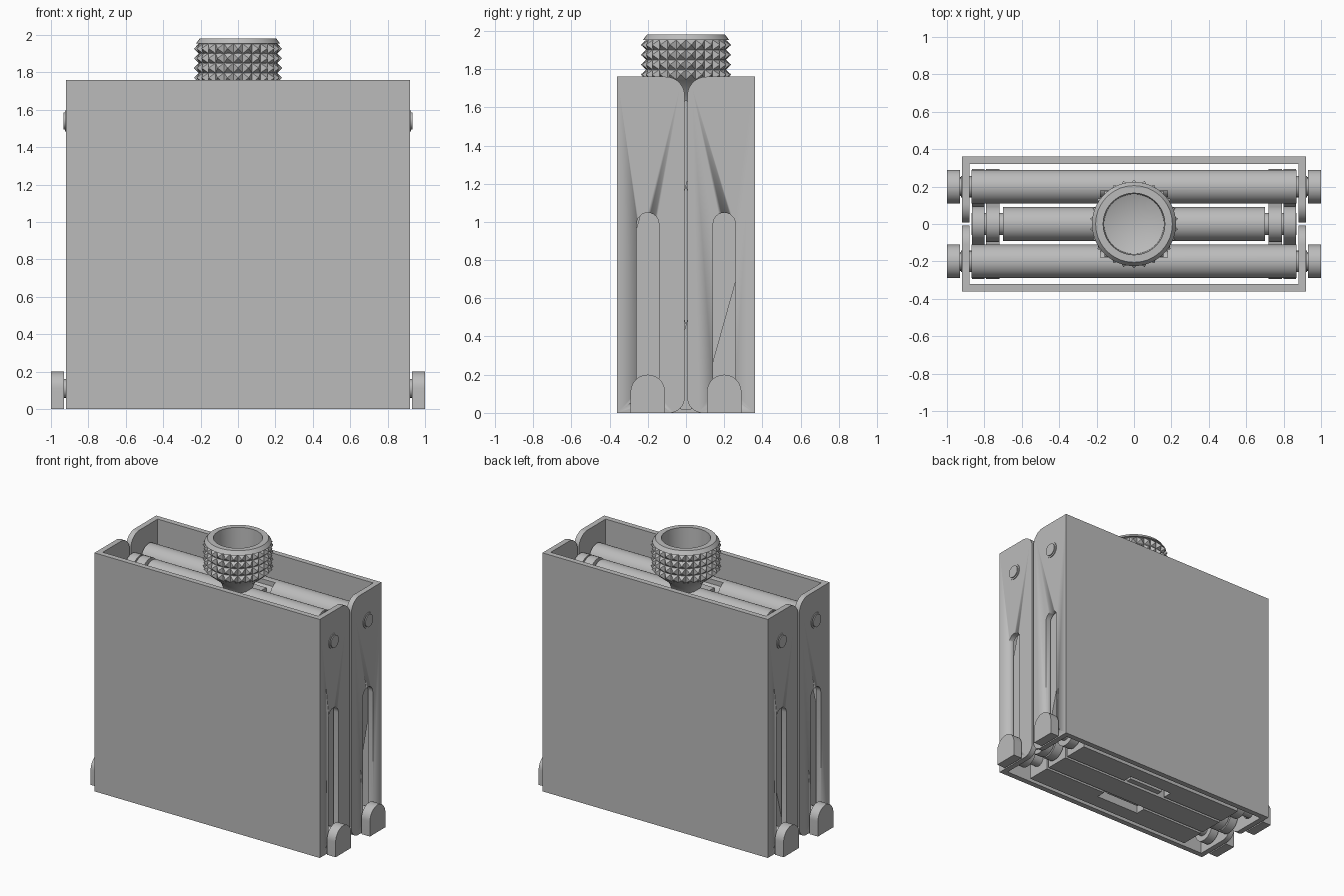
import bpy, bmesh, math
from mathutils import Vector

if "Cube" in bpy.data.objects:
    bpy.data.objects.remove(bpy.data.objects["Cube"])

GREY = (0.5, 0.5, 0.5, 1)
steel = bpy.data.materials.new("satin grey")
steel.use_nodes = True
steel.diffuse_color = GREY
steel.node_tree.nodes["Principled BSDF"].inputs["Base Color"].default_value = GREY

TOP, LOW, SIDE = 1.54, 0.11, 0.2      # pivot heights and outer rod offset
MID = (TOP + LOW) / 2


def add(name, bm, smooth=True):
    bmesh.ops.recalc_face_normals(bm, faces=bm.faces[:])
    mesh = bpy.data.meshes.new(name)
    bm.to_mesh(mesh)
    bm.free()
    ob = bpy.data.objects.new(name, mesh)
    mesh.materials.append(steel)
    bpy.context.scene.collection.objects.link(ob)
    if smooth:
        bpy.ops.object.select_all(action="DESELECT")
        ob.select_set(True)
        bpy.context.view_layer.objects.active = ob
        bpy.ops.object.shade_smooth_by_angle(angle=math.radians(30))
    return ob


def arc(cy, cz, r, a0, a1, n=12):
    steps = [math.radians(a0 + (a1 - a0) * i / n) for i in range(n + 1)]
    return [(cy + r * math.cos(a), cz + r * math.sin(a)) for a in steps]


def prism(name, outline, x0, x1, smooth=True):
    """Extrude a (y, z) outline along x."""
    bm = bmesh.new()
    face = bm.faces.new([bm.verts.new((x0, y, z)) for y, z in outline])
    ext = bmesh.ops.extrude_face_region(bm, geom=[face])["geom"]
    verts = [v for v in ext if isinstance(v, bmesh.types.BMVert)]
    bmesh.ops.translate(bm, verts=verts, vec=(x1 - x0, 0, 0))
    return add(name, bm, smooth)


def capsule(p, q, r):
    """Round-ended bar outline between two pivots."""
    a = math.degrees(math.atan2(q[1] - p[1], q[0] - p[0]))
    return arc(*p, r, a + 90, a + 270) + arc(*q, r, a - 90, a + 90)


def dee(y, r):
    """Round top, flat foot on the ground."""
    return [(y - r, 0), (y + r, 0)] + arc(y, LOW, r, 0, 180, 20)


def lathe(name, profile, n=48):
    bm = bmesh.new()
    vs = [bm.verts.new((r, 0, z)) for r, z in profile]
    es = [bm.edges.new(e) for e in zip(vs, vs[1:])]
    bmesh.ops.spin(bm, geom=vs + es, cent=(0, 0, 0), axis=(0, 0, 1),
                   angle=2 * math.pi, steps=n)
    bmesh.ops.remove_doubles(bm, verts=bm.verts[:], dist=1e-4)
    return add(name, bm)


def cut(ob, *cutters):
    bpy.context.view_layer.objects.active = ob
    for c in cutters:
        m = ob.modifiers.new("cut", "BOOLEAN")
        m.operation, m.solver, m.object = "DIFFERENCE", "EXACT", c
        bpy.ops.object.modifier_apply(modifier=m.name)


def discard(*obs):
    for ob in obs:
        bpy.data.objects.remove(ob)


def box(y0, y1, z0, z1):
    return [(y0, z0), (y1, z0), (y1, z1), (y0, z1)]


# Clearance around the centre screw
screw_gap = prism("screw_gap", box(-0.18, 0.18, -1, 3), -0.18, 0.18, False)

for s, side in ((-1, "front"), (1, "back")):
    # Channel shell: rounded inner corners, hollow inside, slotted flanges
    outline = ([(0.36, 0), (0.36, 1.76)]
               + arc(0.107, 1.66, 0.1, 90, 180) + arc(0.087, 0.08, 0.08, 180, 270))
    shell = prism(side + "_shell", [(s * y, z) for y, z in outline], -0.92, 0.92)
    hollow = prism("hollow", box(*sorted((s * 0.32, -s)), -1, 3), -0.88, 0.88, False)
    slot = prism("slot", capsule((s * SIDE, LOW), (s * SIDE, 0.99), 0.058), -1.5, 1.5)
    cut(shell, hollow, slot)
    discard(hollow, slot)

    # Outer rods, notched for the screw
    upper = prism(side + "_upper_rod", arc(s * SIDE, TOP, 0.09, 0, 350, 35), -0.87, 0.87)
    lower = prism(side + "_lower_bar", dee(s * SIDE, 0.09), -0.70, 0.70)
    cut(upper, screw_gap)
    cut(lower, screw_gap)
    prism(side + "_upper_pin", arc(s * SIDE, TOP, 0.057, 0, 345, 23), -0.925, 0.925)
    prism(side + "_upper_pin_tip", arc(s * SIDE, TOP, 0.045, 0, 345, 23), -0.932, 0.932)
    prism(side + "_lower_pin", arc(s * SIDE, LOW, 0.05, 0, 345, 23), -0.94, 0.94)

    for d, hand in ((-1, "right"), (1, "left")):
        prism(f"{side}_{hand}_foot", dee(s * SIDE, 0.09), d * 0.93, d * 1.0)
        # Folding links, two mirrored layers
        for flip, x0, x1 in ((1, 0.80, 0.865), (-1, 0.72, 0.79)):
            tip, end = (TOP, LOW) if s * flip < 0 else (LOW, TOP)
            knee = (s * SIDE, MID)
            a, b = d * x0, d * x1
            prism(f"{side}_{hand}_slant_link", capsule((0, tip), knee, 0.095), a, b)
            prism(f"{side}_{hand}_upright_link", capsule(knee, (s * SIDE, end), 0.09), a, b)

discard(screw_gap)

# Centre bars with thin axles carrying the links
prism("centre_upper_rod", arc(0, TOP, 0.09, 0, 350, 35), -0.70, 0.70)
prism("centre_lower_bar", dee(0, 0.09), -0.70, 0.70)
for z, name in ((TOP, "upper"), (LOW, "lower")):
    prism(f"centre_{name}_axle", arc(0, z, 0.06, 0, 345, 23), -0.87, 0.87)
    prism(f"centre_{name}_block", box(-0.13, 0.13, z - 0.09, z + 0.06), -0.14, 0.14)

# Screw
lathe("screw", [(0, -0.0), (0.085, 0), (0.085, 1.70), (0, 1.70)])

# Knob: tapered neck, chamfered rim and cup with a conical floor
R, Z0, PITCH, ROWS, TEETH = 0.21, 1.745, 0.052, 4, 26
Z1 = Z0 + PITCH * ROWS
lathe("knob", [(0, 1.62), (0.10, 1.62), (0.12, 1.67), (R, Z0), (R, Z1),
               (0.225, Z1), (0.205, 1.98), (0.165, 1.98), (0.16, 1.83), (0, 1.77)], 52)

# Knurling: rings of four-sided points
bm = bmesh.new()


def polar(r, i, z):
    a = 2 * math.pi * i / TEETH
    return Vector((r * math.cos(a), r * math.sin(a), z))


for row in range(ROWS):
    z = Z0 + row * PITCH
    for i in range(TEETH):
        base = [bm.verts.new(polar(R, i + u, z + v * PITCH))
                for u, v in ((0, 0), (1, 0), (1, 1), (0, 1))]
        point = bm.verts.new(polar(0.237, i + 0.5, z + PITCH / 2))
        for k in range(4):
            bm.faces.new((base[k], base[(k + 1) % 4], point))
bmesh.ops.remove_doubles(bm, verts=bm.verts[:], dist=1e-4)
add("knob_knurling", bm, False)
